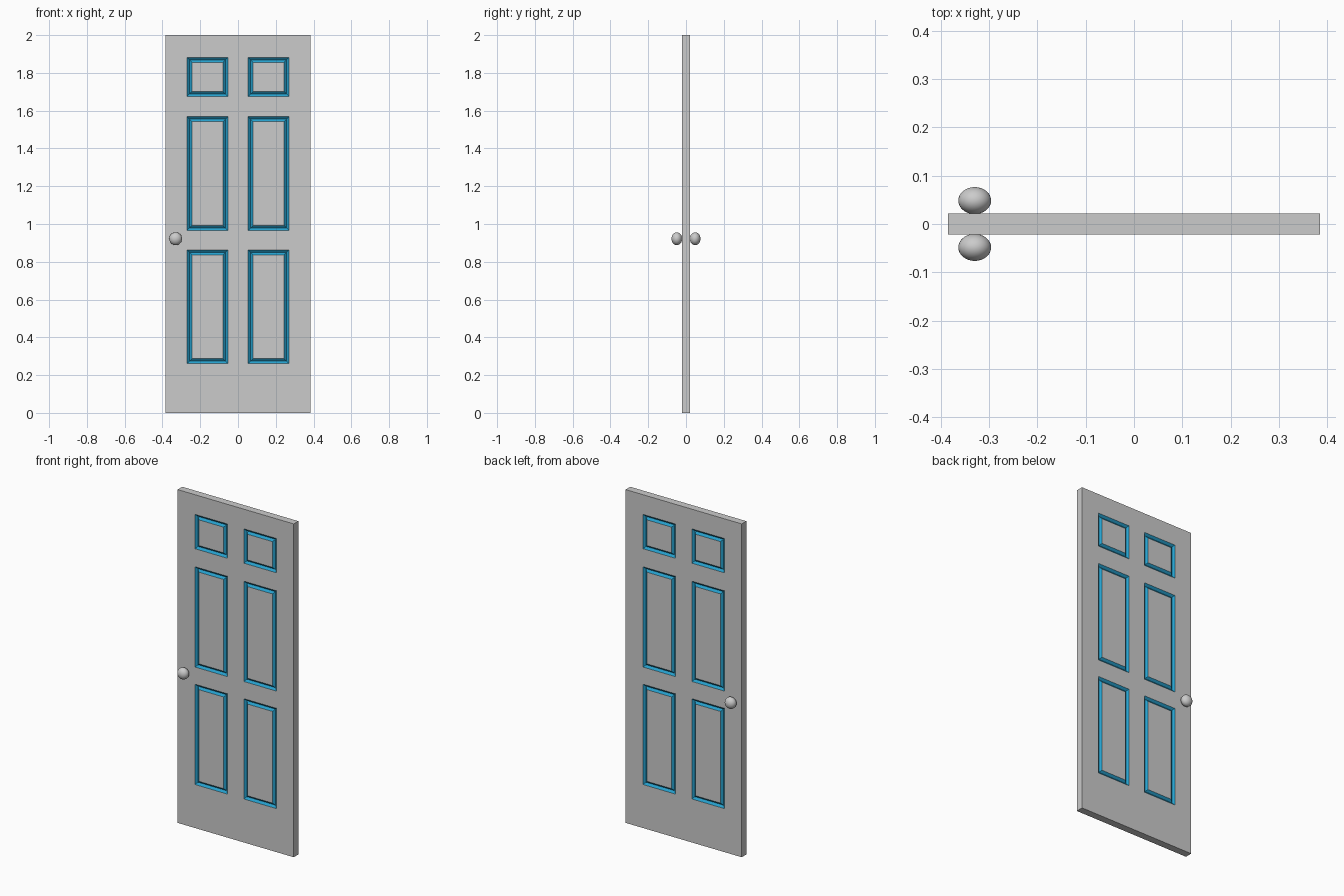
import bpy, bmesh
from mathutils import Vector

if "Cube" in bpy.data.objects:
    bpy.data.objects.remove(bpy.data.objects["Cube"])

HALF_T = 0.022
XS = [-0.385, -0.27, -0.054, 0.054, 0.27, 0.385]
ZS = [0, 0.261, 0.863, 0.966, 1.568, 1.676, 1.882, 2.0]
PANEL_COLS, PANEL_ROWS = (1, 3), (1, 3, 5)

# Door slab: stiles and rails laid out as a grid, extruded to thickness
bm = bmesh.new()
grid = [[bm.verts.new((x, -HALF_T, z)) for z in ZS] for x in XS]
for i in range(len(XS) - 1):
    for j in range(len(ZS) - 1):
        bm.faces.new((grid[i][j], grid[i + 1][j], grid[i + 1][j + 1], grid[i][j + 1]))
ext = bmesh.ops.extrude_face_region(bm, geom=bm.faces[:], use_keep_orig=True)
bmesh.ops.translate(bm, vec=(0, 2 * HALF_T, 0),
                    verts=[g for g in ext["geom"] if isinstance(g, bmesh.types.BMVert)])
bmesh.ops.recalc_face_normals(bm, faces=bm.faces[:])
bm.normal_update()

# Blue V-grooves around the six panels, on both sides
def is_panel(f):
    c = f.calc_center_median()
    return (abs(f.normal.y) > 0.9
            and any(XS[i] < c.x < XS[i + 1] for i in PANEL_COLS)
            and any(ZS[j] < c.z < ZS[j + 1] for j in PANEL_ROWS))

panels = [f for f in bm.faces if is_panel(f)]
for depth in (-0.011, 0.011):
    ring = bmesh.ops.inset_individual(bm, faces=panels, thickness=0.013,
                                      depth=depth, use_even_offset=True)
    for f in ring["faces"]:
        if f not in panels:
            f.material_index = 1

mesh = bpy.data.meshes.new("door")
bm.to_mesh(mesh)
bm.free()
door = bpy.data.objects.new("door", mesh)
bpy.context.collection.objects.link(door)
grey = bpy.data.materials.new("door_grey")
grey.diffuse_color = (0.6, 0.6, 0.6, 1)
grey.use_nodes = True
grey.node_tree.nodes["Principled BSDF"].inputs["Base Color"].default_value = grey.diffuse_color
blue = bpy.data.materials.new("groove_blue")
blue.diffuse_color = (0.02, 0.36, 0.62, 1)
blue.use_nodes = True
blue.node_tree.nodes["Principled BSDF"].inputs["Base Color"].default_value = blue.diffuse_color
mesh.materials.append(grey)
mesh.materials.append(blue)

# Flattened round knobs, one per side
for name, side in (("front_knob", -1), ("back_knob", 1)):
    bpy.ops.mesh.primitive_uv_sphere_add(segments=32, ring_count=16, radius=1,
                                         location=(-0.33, side * 0.0485, 0.922),
                                         rotation=(1.5708, 0, 0))
    knob = bpy.context.object
    knob.name = name
    knob.scale = (0.034, 0.034, 0.028)
    bpy.ops.object.shade_smooth()
